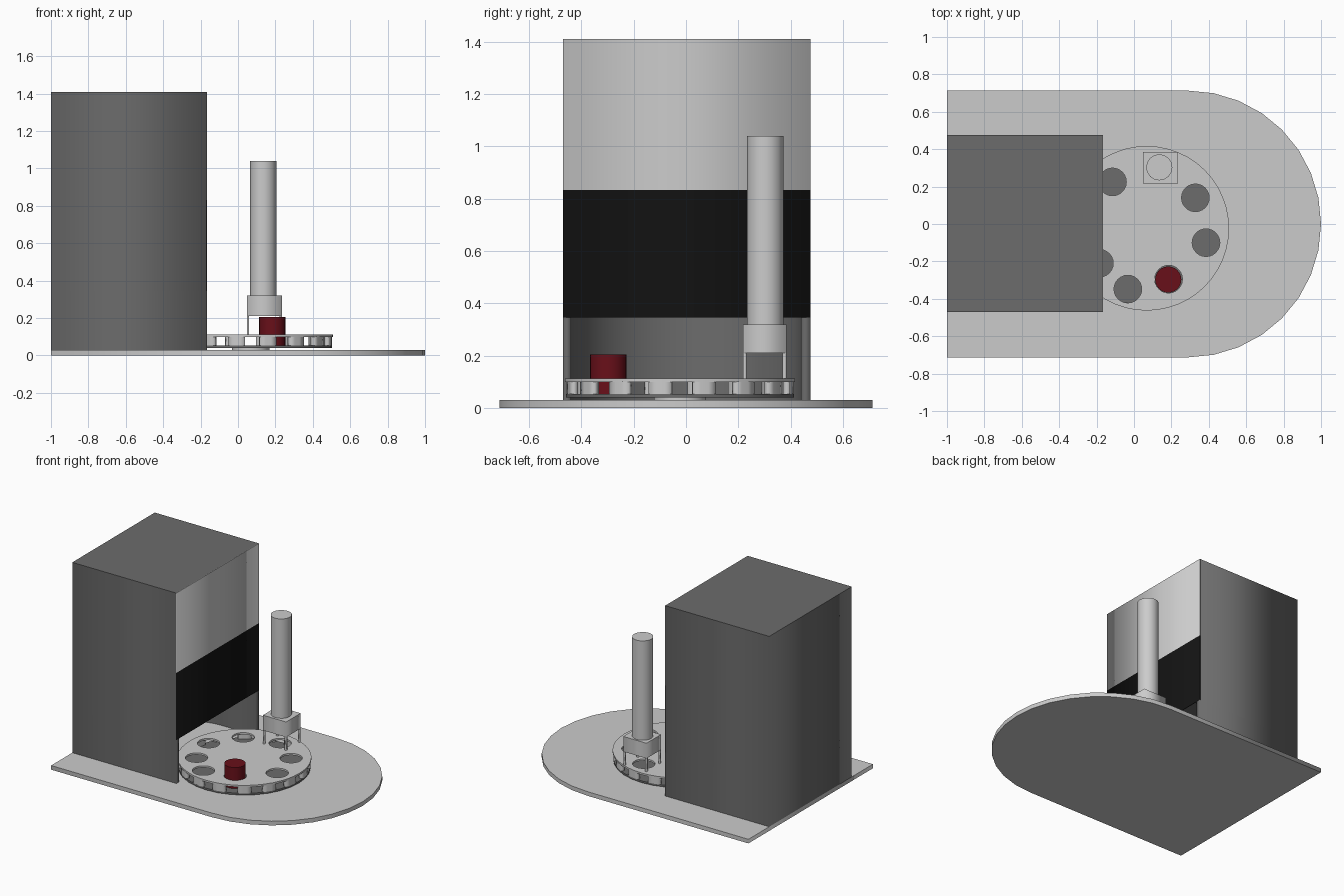
import bpy
from math import pi, cos, sin

if "Cube" in bpy.data.objects:
    bpy.data.objects.remove(bpy.data.objects["Cube"])


def material(name, rgb):
    m = bpy.data.materials.new(name)
    m.diffuse_color = (*rgb, 1)
    m.use_nodes = True
    m.node_tree.nodes["Principled BSDF"].inputs["Base Color"].default_value = m.diffuse_color
    return m


DARK = material("dark_grey", (0.15, 0.15, 0.15))
BLACK = material("black", (0.006, 0.006, 0.006))
RED = material("dark_red", (0.14, 0.005, 0.01))
PANEL = material("panel_grey", (0.55, 0.55, 0.55))


def arc(cx, cy, r, a0, a1, n):
    return [(cx + r * cos(a0 + (a1 - a0) * i / n),
             cy + r * sin(a0 + (a1 - a0) * i / n)) for i in range(n + 1)]


def circle(cx, cy, r, n=32):
    return arc(cx, cy, r, 0, 2 * pi, n)[:-1]


def rect(x0, x1, y0, y1):
    return [(x0, y0), (x1, y0), (x1, y1), (x0, y1)]


def prism(name, outlines, z0, z1, mat=None):
    """Extrude filled outlines; outlines nested inside others become holes."""
    cu = bpy.data.curves.new(name, 'CURVE')
    cu.dimensions = '2D'
    cu.fill_mode = 'BOTH'
    cu.extrude = (z1 - z0) / 2
    for pts in outlines:
        s = cu.splines.new('POLY')
        s.points.add(len(pts) - 1)
        for p, (x, y) in zip(s.points, pts):
            p.co = (x, y, 0, 1)
        s.use_cyclic_u = True
    ob = bpy.data.objects.new(name, cu)
    ob.location.z = (z0 + z1) / 2
    bpy.context.collection.objects.link(ob)
    bpy.ops.object.select_all(action='DESELECT')
    ob.select_set(True)
    bpy.context.view_layer.objects.active = ob
    bpy.ops.object.convert(target='MESH')
    ob = bpy.context.view_layer.objects.active
    if mat:
        ob.data.materials.clear()
        ob.data.materials.append(mat)
    return ob


# Base plate with a rounded end
prism("base_plate", [[(-1, 0.713), (-1, -0.713)]
      + arc(0.287, 0, 0.713, -pi / 2, pi / 2, 16)], 0, 0.03)

# Cabinet: lower part with a rounded recess, solid upper part, two front panels
X0, X1, Y0, Y1 = -1, -0.165, -0.47, 0.475
recess = [(X1, 0.44)] + arc(-0.435, 0, 0.44, pi / 2, 3 * pi / 2, 20) + [(X1, -0.44)]
prism("cabinet_lower", [recess + [(X1, Y0), (X0, Y0), (X0, Y1), (X1, Y1)]],
      0.03, 0.345, DARK)
prism("cabinet_upper", [rect(X0, X1 - 0.004, Y0, Y1)], 0.345, 1.41, DARK)
prism("black_panel", [rect(X1 - 0.004, X1, Y0, Y1)], 0.345, 0.832, BLACK)
prism("top_panel", [rect(X1 - 0.004, X1, Y0, Y1)], 0.832, 1.41, PANEL)

# Turntable: hub, lower disc, rim panels and perforated upper disc
cx, cy, R = 0.068, -0.023, 0.44
prism("turntable_hub", [circle(cx, cy, 0.1)], 0.03, 0.04)
prism("turntable_lower_disc", [circle(cx, cy, R - 0.005)], 0.04, 0.053, DARK)
panels = []
for i in range(16):
    a = 2 * pi * (i + 0.55) / 16
    panels.append(arc(cx, cy, R - 0.005, a - 0.105, a + 0.105, 3)
                  + arc(cx, cy, R - 0.03, a + 0.105, a - 0.105, 3))
prism("turntable_rim_panels", panels, 0.053, 0.1)
holes = [(0.385, -0.1), (0.328, 0.14), (0.135, 0.29), (-0.115, 0.225),
         (-0.25, 0.02), (-0.185, -0.21), (-0.033, -0.348), (0.185, -0.295)]
prism("turntable_upper_disc", [circle(cx, cy, R, 48)]
      + [circle(x, y, 0.074, 24) for x, y in holes], 0.1, 0.113)

# Cup standing in one hole
prism("cup", [circle(0.183, -0.297, 0.07, 24)], 0.053, 0.205, RED)

# Press tower on four legs
for i, x in enumerate((0.048, 0.222)):
    for j, y in enumerate((0.217, 0.369)):
        prism(f"tower_leg_{i}{j}", [rect(x, x + 0.012, y, y + 0.015)], 0.113, 0.21)
prism("tower_block", [rect(0.048, 0.234, 0.217, 0.384)], 0.21, 0.32)
prism("tower_column", [circle(0.135, 0.303, 0.07, 16)], 0.32, 1.04)
